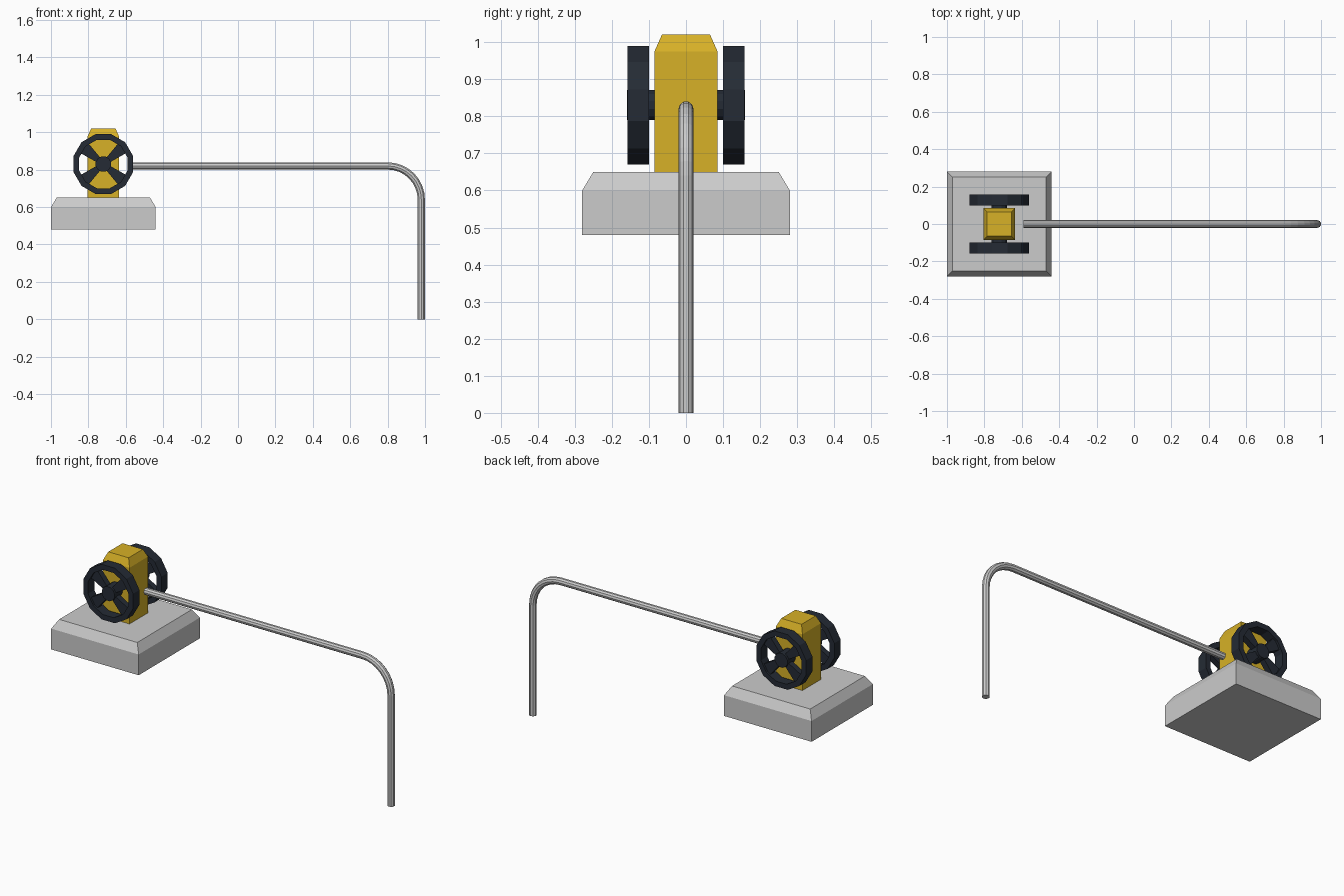
import bpy, bmesh
from math import sin, cos, pi, radians
from mathutils import Matrix

if "Cube" in bpy.data.objects:
    bpy.data.objects.remove(bpy.data.objects["Cube"])

CX, WZ = -0.72, 0.83   # wheel axis


def material(name, rgb):
    m = bpy.data.materials.new(name)
    m.diffuse_color = (*rgb, 1)
    m.use_nodes = True
    m.node_tree.nodes["Principled BSDF"].inputs["Base Color"].default_value = m.diffuse_color
    return m


yellow = material("yellow_paint", (0.68, 0.44, 0.02))
dark = material("dark_rubber", (0.018, 0.024, 0.035))


def finish(name, bm, mat=None):
    bmesh.ops.recalc_face_normals(bm, faces=bm.faces[:])
    me = bpy.data.meshes.new(name)
    bm.to_mesh(me)
    bm.free()
    if mat:
        me.materials.append(mat)
    ob = bpy.data.objects.new(name, me)
    bpy.context.collection.objects.link(ob)
    return ob


def prism(bm, outline, y0, y1):
    """Extrude an (x, z) outline along y."""
    face = bm.faces.new([bm.verts.new((x, y0, z)) for x, z in outline])
    out = bmesh.ops.extrude_face_region(bm, geom=[face])
    for v in out["geom"]:
        if isinstance(v, bmesh.types.BMVert):
            v.co.y = y1


def tapered_block(name, half, z0, z1, z2, inset, mat=None):
    """Square block whose top edge slopes inward."""
    bm = bmesh.new()
    rings = []
    for h, z in ((half, z0), (half, z1), (half - inset, z2)):
        rings.append([bm.verts.new((CX + sx * h, sy * h, z))
                      for sx, sy in ((-1, -1), (1, -1), (1, 1), (-1, 1))])
    for a, b in zip(rings, rings[1:]):
        for i in range(4):
            j = (i + 1) % 4
            bm.faces.new((a[i], a[j], b[j], b[i]))
    bm.faces.new(rings[0])
    bm.faces.new(rings[-1])
    return finish(name, bm, mat)


def circle(r, n, phase=0.0):
    return [(CX + r * cos(2 * pi * i / n + phase), WZ + r * sin(2 * pi * i / n + phase))
            for i in range(n)]


def wheel_rim(name, side):
    n = 12
    bm = bmesh.new()
    loops = []
    for r, y in ((0.165, 0.10), (0.165, 0.158), (0.134, 0.158), (0.134, 0.10)):
        loops.append([bm.verts.new((x, side * y, z)) for x, z in circle(r, n, pi / n)])
    for k in range(4):
        a, b = loops[k], loops[(k + 1) % 4]
        for i in range(n):
            j = (i + 1) % n
            bm.faces.new((a[i], a[j], b[j], b[i]))
    finish(name, bm, dark)


def wheel_spokes(name, side):
    bm = bmesh.new()
    for deg in (40, 140, 220, 320):
        c, s = cos(radians(deg)), sin(radians(deg))
        shape = ((0.025, -0.014), (0.145, -0.036), (0.145, 0.036), (0.025, 0.014))
        prism(bm, [(CX + u * c - v * s, WZ + u * s + v * c) for u, v in shape],
              side * 0.112, side * 0.146)
    finish(name, bm, dark)


# Weight and clamp body
tapered_block("base_weight", 0.28, 0.48, 0.60, 0.65, 0.03)
tapered_block("body_block", 0.085, 0.645, 0.975, 1.02, 0.02, yellow)

# Handwheels with hubs on both sides
for label, side in (("front", -1), ("back", 1)):
    wheel_rim(label + "_wheel_rim", side)
    wheel_spokes(label + "_wheel_spokes", side)
    bm = bmesh.new()
    prism(bm, circle(0.042, 12, pi / 12), side * 0.08, side * 0.159)
    finish(label + "_wheel_hub", bm, dark)

# Bent pipe: horizontal run, quarter bend, vertical drop
R, PX, PZ, BEND, SIDES = 0.02, 0.98, 0.82, 0.18, 10
path = [(-0.59, PZ, 0.0)]
for i in range(9):
    a = (pi / 2) * i / 8
    path.append((PX - BEND + BEND * sin(a), PZ - BEND + BEND * cos(a), a))
path.append((PX, 0.0, pi / 2))
bm = bmesh.new()
rings = []
for x, z, a in path:
    ring = []
    for k in range(SIDES):
        t = 2 * pi * k / SIDES + pi / SIDES
        n = R * 1.02 * cos(t)
        ring.append(bm.verts.new((x + n * sin(a), R * 1.02 * sin(t), z + n * cos(a))))
    rings.append(ring)
for a, b in zip(rings, rings[1:]):
    for i in range(SIDES):
        j = (i + 1) % SIDES
        bm.faces.new((a[i], a[j], b[j], b[i]))
bm.faces.new(rings[0])
bm.faces.new(rings[-1])
finish("bent_pipe", bm)
